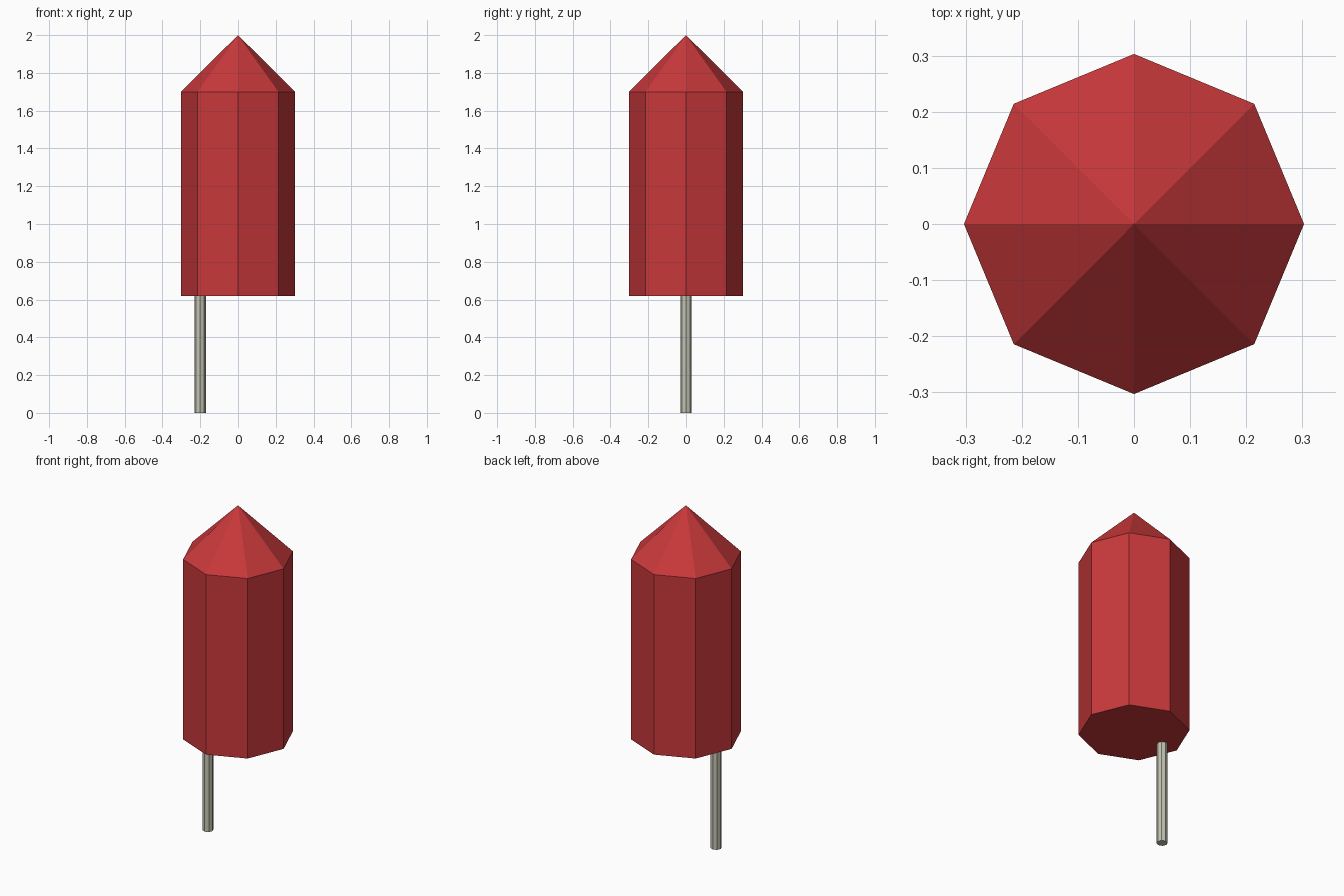
import bpy

cube = bpy.data.objects.get("Cube")
if cube:
    bpy.data.objects.remove(cube, do_unlink=True)


def make_material(name, color):
    mat = bpy.data.materials.new(name)
    mat.use_nodes = True
    mat.diffuse_color = color
    mat.node_tree.nodes["Principled BSDF"].inputs["Base Color"].default_value = color
    return mat


def add_prism(name, mat, x, bottom, top, r_bottom, r_top, cap="NGON"):
    """Eight-sided upright prism or cone between two heights."""
    bpy.ops.mesh.primitive_cone_add(
        vertices=8, radius1=r_bottom, radius2=r_top, depth=top - bottom,
        end_fill_type=cap, location=(x, 0, (bottom + top) / 2))
    obj = bpy.context.object
    obj.name = name
    obj.data.materials.append(mat)
    return obj


red = make_material("red_paper", (0.58, 0.04, 0.043, 1))
grey = make_material("pale_wood", (0.55, 0.55, 0.45, 1))

BODY_RADIUS = 0.303
BODY_BOTTOM = 0.62
BODY_TOP = 1.7

# Tube and pointed cap
add_prism("body", red, 0, BODY_BOTTOM, BODY_TOP, BODY_RADIUS, BODY_RADIUS)
add_prism("nose_cone", red, 0, BODY_TOP, 2.0, BODY_RADIUS, 0, cap="NOTHING")

# Off-centre guide stick
add_prism("stick", grey, -0.2, 0, BODY_BOTTOM, 0.03, 0.03)
